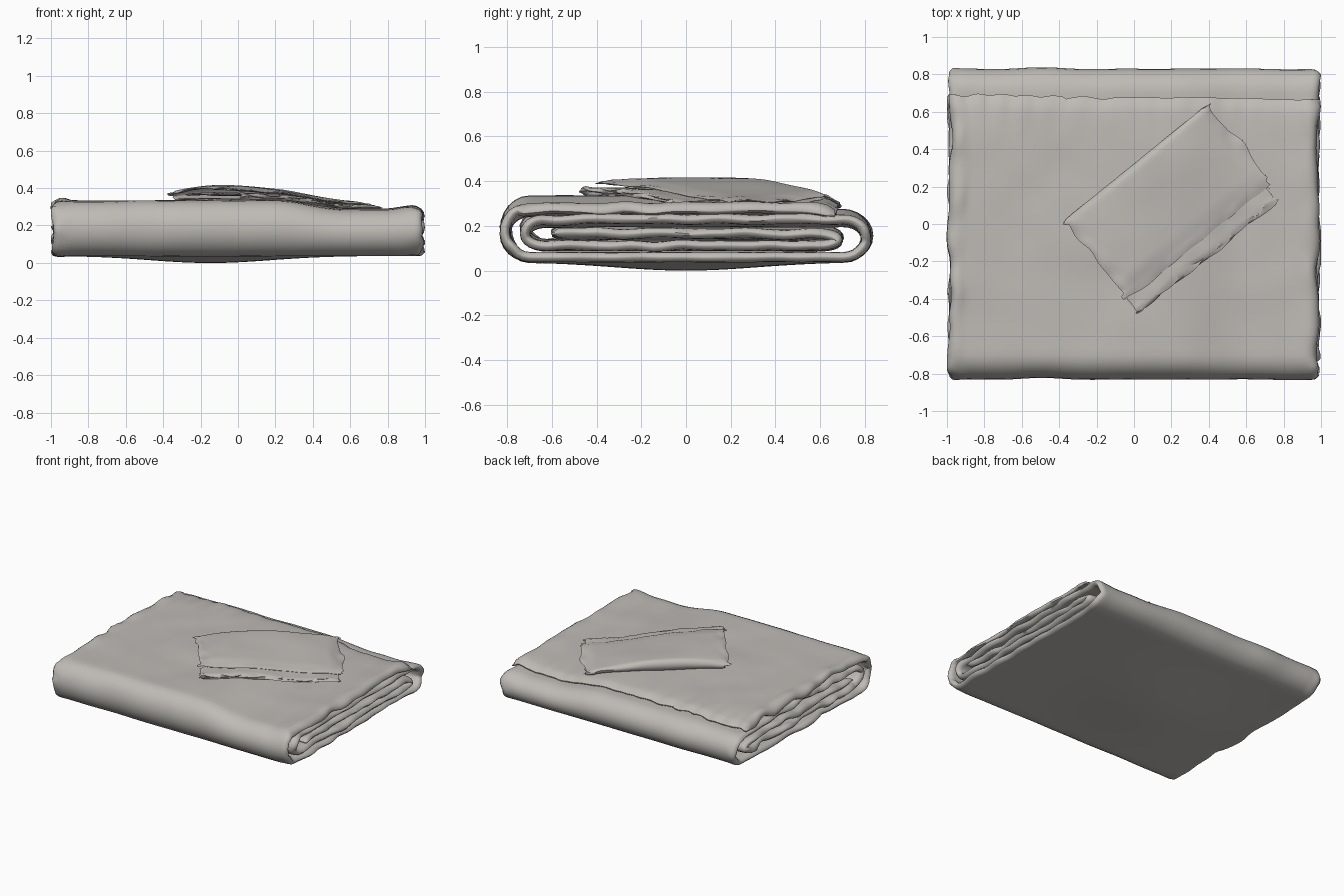
import bpy, math
from mathutils import Vector, noise

if "Cube" in bpy.data.objects:
    bpy.data.objects.remove(bpy.data.objects["Cube"])

cloth = bpy.data.materials.new("warm grey cloth")
cloth.diffuse_color = (0.52, 0.50, 0.47, 1)
cloth.use_nodes = True
cloth.node_tree.nodes["Principled BSDF"].inputs["Base Color"].default_value = cloth.diffuse_color


def smooth(a, b, t):
    t = max(0, min(1, (t - a) / (b - a)))
    return t * t * (3 - 2 * t)


def wob(x, y, z, f, seed):
    return noise.noise(Vector((x * f + seed, y * f - seed, z * f * 2)))


def folded_path(start, layers, folds, end, n=36, arc=12):
    """Cross-section of a folded sheet: straight layers joined by half ellipses."""
    pts, a = [], start
    stops = [f[0] for f in folds] + [end]
    for i, h in enumerate(layers):
        b = stops[i]
        pts += [(a + (b - a) * k / n, h) for k in range(n + 1)]
        if i < len(folds):
            h2, bulge = layers[i + 1], folds[i][1]
            for k in range(1, arc):
                t = math.pi * k / arc
                pts.append((b + bulge * math.sin(t),
                            (h + h2) / 2 + (h - h2) / 2 * math.cos(t)))
        a = b
    return pts


def sheet(name, path, xs, place, thickness, rim):
    """Sweep a path along xs; thickness tapers over the outer rim points."""
    verts = [place(x, v, h, j) for x in xs for j, (v, h) in enumerate(path)]
    m, n = len(path), len(xs)
    faces = [(i * m + j, i * m + j + 1, (i + 1) * m + j + 1, (i + 1) * m + j)
             for i in range(n - 1) for j in range(m - 1)]
    me = bpy.data.meshes.new(name)
    me.from_pydata(verts, [], faces)
    me.materials.append(cloth)
    ob = bpy.data.objects.new(name, me)
    bpy.context.collection.objects.link(ob)
    group = ob.vertex_groups.new(name="thickness")
    for i in range(n):
        for j in range(m):
            d = min(1, min(i, n - 1 - i, j, m - 1 - j) / rim)
            group.add([i * m + j], math.sqrt(1 - (1 - d) ** 2), 'REPLACE')
    mod = ob.modifiers.new("thickness", "SOLIDIFY")
    mod.thickness, mod.offset = thickness, 0
    mod.vertex_group, mod.thickness_vertex_group = "thickness", 0.15
    bpy.context.view_layer.objects.active = ob
    ob.select_set(True)
    bpy.ops.object.modifier_apply(modifier=mod.name)
    bpy.ops.object.shade_smooth_by_angle(angle=math.radians(50))
    ob.select_set(False)
    return ob


def sag(x, y):
    """Lowering of the top of the blanket, deepest at the right."""
    d = 0.045 * smooth(0.2, 0.62, x) - 0.018 * smooth(0.8, 0.97, x)
    return d + 0.009 * wob(x, y, 0, 2.2, 3) + 0.004 * wob(x, y, 0, 5, 7)


# Large blanket rolled into five layers
blanket_path = folded_path(0.675, [0.31, 0.06, 0.25, 0.118, 0.178],
                           [(-0.70, -0.108), (0.70, 0.108), (-0.62, -0.10), (0.60, 0.08)], -0.60)


def place_blanket(x, y, z, j):
    # belly under the bottom layer
    if j > 40 and z < 0.08:
        z -= 0.038 * math.exp(-((x + 0.15) / 0.46) ** 2 - (y / 0.45) ** 2)
    z0, y0 = z, y
    z -= sag(x, y) * max(0, z - 0.06) / 0.25
    # crumpled side edges, stronger on the left
    e = smooth(0.88, 1, abs(x))
    amp = 0.035 if x < 0 else 0.014
    z += e * amp * wob(x, y, z0, 7, 1) * (1 if z0 > 0.08 else 0.3)
    xx = x * 0.985 + e * 0.03 * wob(x, y, z0, 6, 8)
    y += e * amp * wob(x, y, z0, 8, 5) * 0.5
    # side edges of the top layer curl down
    if j < 38:
        z -= 0.02 * smooth(0.95, 1, abs(x))
    # ragged free edge of the top layer, drooping onto the layer below
    if j < 6:
        k = 1 - j / 6
        rough = 0.03 if x < -0.35 else 0.012
        y += k * (rough * wob(x, 0, 0, 9, 2) + 0.012 * (x < -0.38) - 0.012 * smooth(0.5, 0.9, x))
        z += k * rough * 0.6 * wob(x, 0, 0, 11, 6) - 0.018 * k * k
    # soft waviness of the long folds
    if abs(y0) > 0.7:
        y += 0.1 * (abs(y0) - 0.7) * wob(x, 0, 0, 3, 4)
    return (max(-1, min(1, xx)), y, z)


xs = [-1 + 2 * i / 120 for i in range(121)]
sheet("folded_blanket", blanket_path, xs, place_blanket, 0.045, 2)

# Small cloth lying diagonally on the blanket
ang = math.radians(39)
cu, su = math.cos(ang), math.sin(ang)
cloth_path = folded_path(-0.235, [1.0, 0.0, 0.45],
                         [(0.275, 0.03), (-0.290, -0.03)], 0.2, n=24, arc=8)


def place_cloth(u, v, h, j):
    edge = smooth(0.40, 0.5, abs(u))
    top = j < 28
    uu = u * (1.0 if top else 0.95) + edge * 0.03 * wob(u, v, h, 7, 11)
    if v < -0.2:
        uu -= 0.025
        v += 0.03 * wob(u, 0, h, 5, 9)
    x = 0.209 + uu * cu - v * su
    y = 0.092 + uu * su + v * cu
    lift = 0.036 + 0.036 * math.exp(-((x + 0.05) / 0.26) ** 2)
    lift *= 1 - 0.4 * smooth(0.4, 0.5, u) - 0.25 * smooth(-0.25, -0.4, x)
    # upper layer sinks along its free edge and rear corner
    if top:
        lift *= 1 - 0.25 * smooth(-0.12, -0.235, v) - 0.3 * smooth(0.35, 0.62, y)
    z = 0.336 - sag(x, y) + h * lift
    z += (0.012 * edge + 0.006 * (v < -0.2)) * wob(x, y, h, 9, 13) * (0.3 + h)
    return (x, y, z)


us = [-0.5 + i / 60 for i in range(61)]
sheet("small_folded_cloth", cloth_path, us, place_cloth, 0.012, 1)
